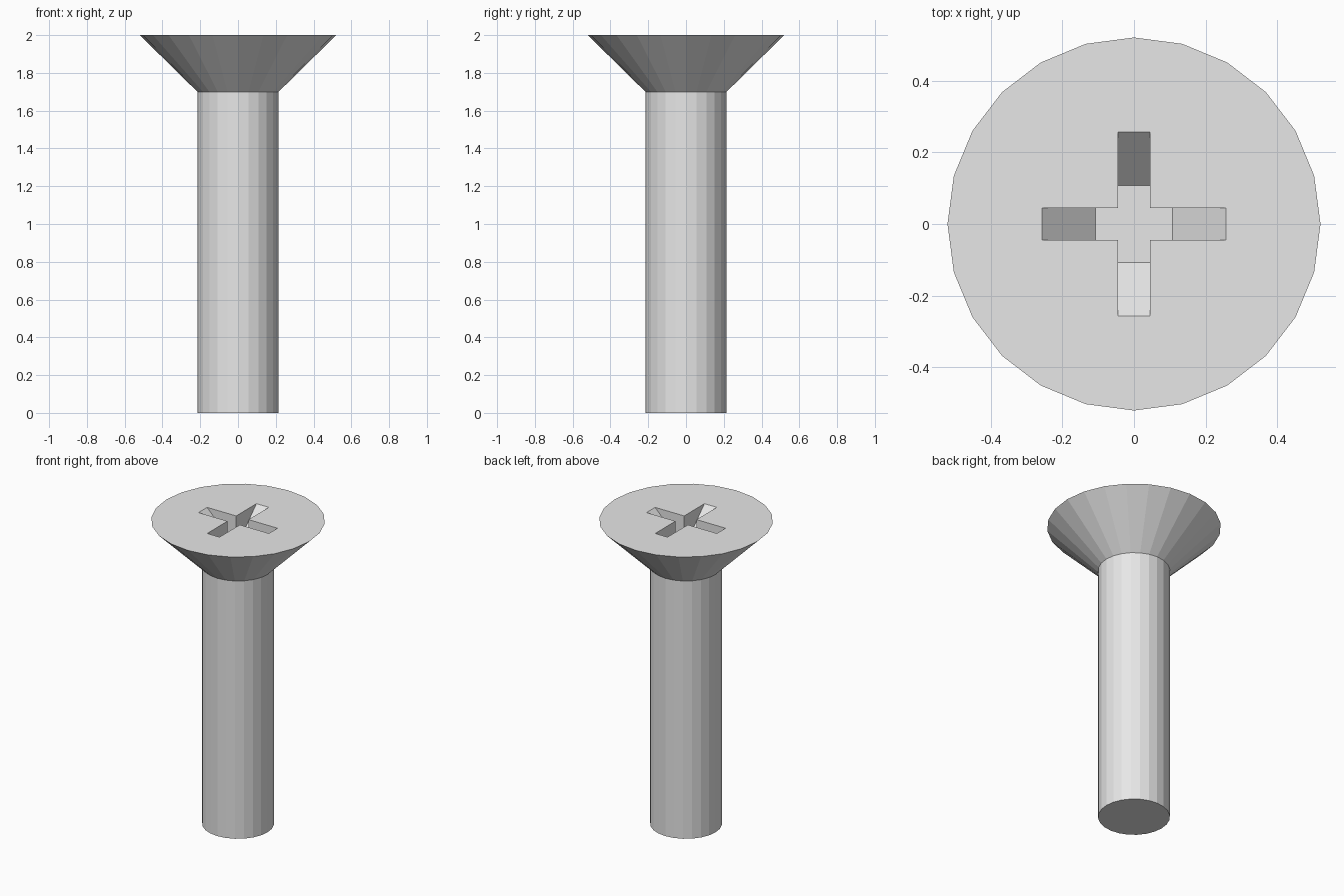
import bpy, bmesh
from math import sin, cos, pi
from mathutils import Matrix

if "Cube" in bpy.data.objects:
    bpy.data.objects.remove(bpy.data.objects["Cube"], do_unlink=True)

SIDES = 24
HEAD_R, SHANK_R = 0.52, 0.215
TOP, NECK, FLOOR = 2.0, 1.70, 1.85
SLOT_W, SLOT_OUT, SLOT_IN = 0.045, 0.257, 0.107   # half widths of the cross slot

steel = bpy.data.materials.new("plain_steel")
steel.use_nodes = True
colour = (0.8, 0.8, 0.8, 1)
steel.diffuse_color = colour
steel.node_tree.nodes["Principled BSDF"].inputs["Base Color"].default_value = colour


def finish(bm, name):
    bmesh.ops.remove_doubles(bm, verts=bm.verts, dist=0.0001)
    bmesh.ops.recalc_face_normals(bm, faces=bm.faces)
    mesh = bpy.data.meshes.new(name)
    bm.to_mesh(mesh)
    bm.free()
    mesh.materials.append(steel)
    obj = bpy.data.objects.new(name, mesh)
    bpy.context.collection.objects.link(obj)
    return obj


def arc(radius, z):
    """Points of one quarter of the rim."""
    step = 2 * pi / SIDES
    return [(radius * cos(i * step), radius * sin(i * step), z)
            for i in range(SIDES // 4 + 1)]


# Countersunk head: one quarter with its share of the cross recess
bm = bmesh.new()


def face(*points):
    bm.faces.new([bm.verts.new(p) for p in points])


def flip(points):
    """Mirror across the diagonal of the quarter."""
    return [(y, x, z) for x, y, z in reversed(points)]


w, a, b = SLOT_W, SLOT_OUT, SLOT_IN
rim, neck = arc(HEAD_R, TOP), arc(SHANK_R, NECK)
face(*rim, (0, a, TOP), (w, a, TOP), (w, w, TOP), (a, w, TOP), (a, 0, TOP))
for i in range(len(rim) - 1):
    face(neck[i], neck[i + 1], rim[i + 1], rim[i])
slope = [(a, 0, TOP), (a, w, TOP), (b, w, FLOOR), (b, 0, FLOOR)]
wall = [(a, w, TOP), (w, w, TOP), (w, w, FLOOR), (b, w, FLOOR)]
for part in (slope, wall):
    face(*part)
    face(*flip(part))
face((0, 0, FLOOR), (b, 0, FLOOR), (b, w, FLOOR), (w, w, FLOOR),
     (w, b, FLOOR), (0, b, FLOOR))

# Repeat the quarter around the axis
quarter = bm.faces[:]
for k in range(1, 4):
    copy = bmesh.ops.duplicate(bm, geom=quarter)["geom"]
    verts = [v for v in copy if isinstance(v, bmesh.types.BMVert)]
    bmesh.ops.rotate(bm, verts=verts, matrix=Matrix.Rotation(k * pi / 2, 3, "Z"))
finish(bm, "countersunk_head")

# Plain round shank
bm = bmesh.new()
bmesh.ops.create_cone(bm, cap_ends=True, segments=SIDES, radius1=SHANK_R,
                      radius2=SHANK_R, depth=NECK,
                      matrix=Matrix.Translation((0, 0, NECK / 2)))
finish(bm, "shank")
